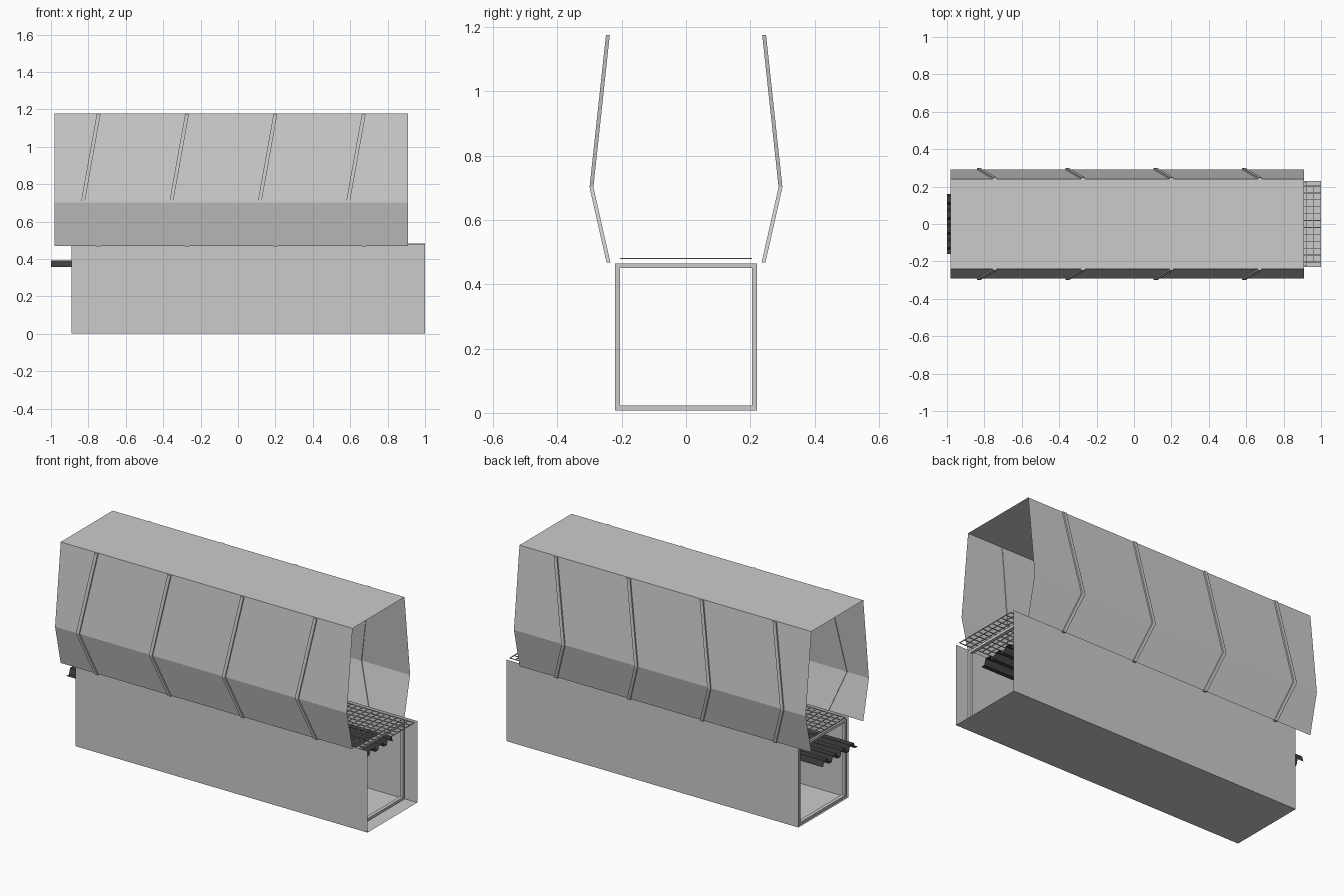
import bpy, bmesh

if "Cube" in bpy.data.objects:
    bpy.data.objects.remove(bpy.data.objects["Cube"])

L = 1.89  # common length of every long part


def make(name, bm):
    me = bpy.data.meshes.new(name)
    bm.to_mesh(me)
    bm.free()
    ob = bpy.data.objects.new(name, me)
    bpy.context.collection.objects.link(ob)
    return ob


def sheet(name, x0, profile):
    """Thin sheet: a (y, z) profile swept along x."""
    bm = bmesh.new()
    rows = [[bm.verts.new((x, y, z)) for y, z in profile] for x in (x0, x0 + L)]
    for i in range(len(profile) - 1):
        bm.faces.new((rows[0][i], rows[0][i + 1], rows[1][i + 1], rows[1][i]))
    return make(name, bm)


def box(bm, x0, x1, y0, y1, z0, z1):
    v = bmesh.ops.create_cube(bm, size=1)['verts']
    for p in v:
        p.co = (x1 if p.co.x > 0 else x0, y1 if p.co.y > 0 else y0,
                z1 if p.co.z > 0 else z0)


# Hood: roof and two folded side panels, open ends and bottom
hood_side = [(0.24, 0.47), (0.292, 0.702), (0.24, 1.178)]
sheet("hood", -0.98, [(y, z) for y, z in hood_side] +
      [(-y, z) for y, z in reversed(hood_side)])

# Trough: floor and two walls, open ends and top
sheet("trough", -0.89, [(-0.23, 0.48), (-0.23, 0.003), (0.23, 0.003), (0.23, 0.48)])

# Chevron ribs crossing the hood side panels
path = [(-0.745, 0.241, 0.467), (-0.83, 0.294, 0.702), (-0.745, 0.243, 1.176)]
for side, label in ((1, "back"), (-1, "front")):
    bm = bmesh.new()
    for k in range(4):
        rings = []
        for x, y, z in path:
            rings.append([bm.verts.new((x + k * 0.4725 + dx, side * (y + dy), z))
                          for dx, dy in ((-.01, -.006), (.01, -.006), (.01, .006), (-.01, .006))])
        for a, b in zip(rings, rings[1:]):
            for i in range(4):
                j = (i + 1) % 4
                bm.faces.new((a[i], a[j], b[j], b[i]))
        bm.faces.new(rings[0])
        bm.faces.new(rings[-1])
    bmesh.ops.recalc_face_normals(bm, faces=bm.faces)
    make(label + "_ribs", bm)

# Rectangular support frames inside the trough
bm = bmesh.new()
for k in range(5):
    a = -0.885 + k * 0.4475
    b = a + 0.02
    for s in (-1, 1):
        box(bm, a, b, min(s * .206, s * .221), max(s * .206, s * .221), 0.008, 0.465)
    box(bm, a, b, -0.206, 0.206, 0.008, 0.023)
    box(bm, a, b, -0.206, 0.206, 0.45, 0.465)
make("support_frames", bm)

# Wire mesh on top of the trough
bm = bmesh.new()
w, n, m = 0.002, 11, 51
for i in range(n + 1):
    y = -0.203 + 0.406 * i / n
    box(bm, -0.89, 1.0, y - w, y + w, 0.478, 0.482)
for i in range(m + 1):
    x = -0.888 + (L - 0.004) * i / m
    box(bm, x - w, x + w, -0.205, 0.205, 0.478, 0.482)
make("wire_mesh", bm)

# Dark corrugated tray below the mesh
prof = []
for k in range(4):
    y = -0.16 + k * 0.08
    prof += [(y, 0.358), (y + 0.025, 0.358), (y + 0.035, 0.392), (y + 0.07, 0.392)]
prof.append((0.16, 0.358))
tray = sheet("corrugated_tray", -1.0, prof)
dark = bpy.data.materials.new("dark_metal")
dark.diffuse_color = (0.05, 0.05, 0.05, 1)
dark.use_nodes = True
dark.node_tree.nodes["Principled BSDF"].inputs["Base Color"].default_value = dark.diffuse_color
tray.data.materials.append(dark)
